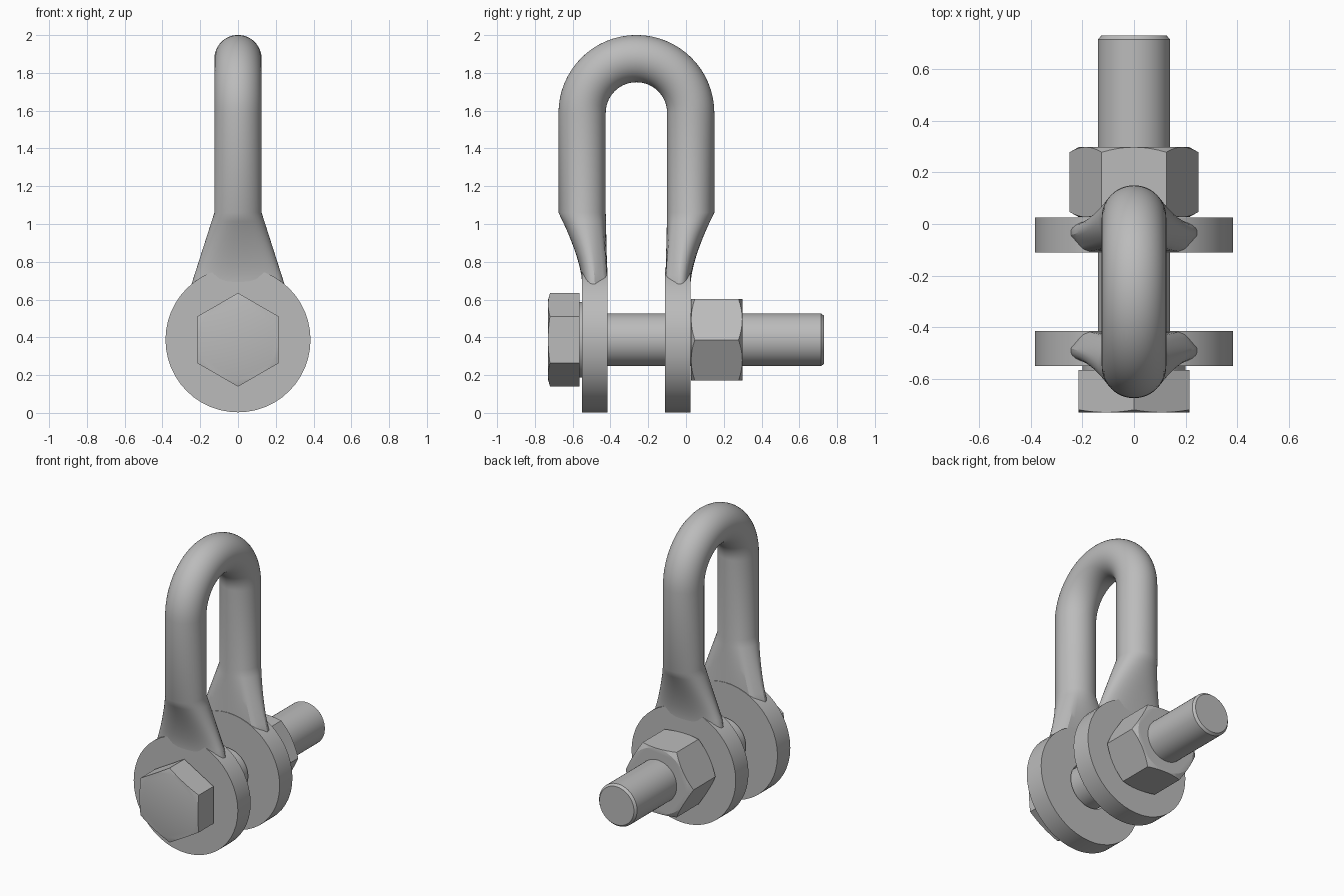
import bpy
import bmesh
from math import sin, cos, pi, radians, hypot

cube = bpy.data.objects.get("Cube")
if cube:
    bpy.data.objects.remove(cube)

steel = bpy.data.materials.new("grey_steel")
steel.use_nodes = True
GREY = (0.5, 0.5, 0.5, 1)
steel.diffuse_color = GREY
steel.node_tree.nodes["Principled BSDF"].inputs["Base Color"].default_value = GREY

PIN_Z = 0.387      # height of the pin axis
MID_Y = -0.2625    # middle of the bow
BEND = 0.2875      # centreline radius of the bend
WIRE = 0.125       # bar radius
BEND_Z, FLARE_TOP, FLARE_END = 1.588, 1.06, 0.685


def loft(name, rings, closed=False):
    """Skin a list of equal-length point rings, capping the ends unless closed."""
    bm = bmesh.new()
    loops = [[bm.verts.new(p) for p in ring] for ring in rings]
    pairs = list(zip(loops, loops[1:]))
    if closed:
        pairs.append((loops[-1], loops[0]))
    else:
        bm.faces.new(loops[0])
        bm.faces.new(loops[-1])
    n = len(loops[0])
    for a, b in pairs:
        for i in range(n):
            j = (i + 1) % n
            bm.faces.new((a[i], a[j], b[j], b[i]))
    bmesh.ops.recalc_face_normals(bm, faces=bm.faces)
    mesh = bpy.data.meshes.new(name)
    bm.to_mesh(mesh)
    bm.free()
    mesh.materials.append(steel)
    obj = bpy.data.objects.new(name, mesh)
    bpy.context.collection.objects.link(obj)
    bpy.ops.object.select_all(action='DESELECT')
    obj.select_set(True)
    bpy.context.view_layer.objects.active = obj
    bpy.ops.object.shade_smooth_by_angle(angle=radians(26))
    return obj


def lathe(name, profile, sides, closed=False):
    """Turn (radius, y) pairs around the pin axis."""
    angles = [2 * pi * i / sides for i in range(sides)]
    loft(name, [[(r * cos(a), y, PIN_Z + r * sin(a)) for a in angles]
                for r, y in profile], closed)


def hexagon(name, y0, y1, radius, turn, set0, set1, steps=8):
    """Hexagonal prism whose corners are cut back by set0 and set1 at its ends."""
    apothem = radius * cos(pi / 6)
    rim, disc = [], []
    for i in range(6 * steps):
        a0 = turn + (i // steps) * pi / 3
        t = (i % steps) / steps
        x = radius * ((1 - t) * cos(a0) + t * cos(a0 + pi / 3))
        z = radius * ((1 - t) * sin(a0) + t * sin(a0 + pi / 3))
        r = hypot(x, z)
        rim.append((x, z, (r - apothem) / (radius - apothem)))
        disc.append((x / r * apothem * 0.99, z / r * apothem * 0.99))
    loft(name, [
        [(x, y0, PIN_Z + z) for x, z in disc],
        [(x, y0 + set0 * k, PIN_Z + z) for x, z, k in rim],
        [(x, y1 - set1 * k, PIN_Z + z) for x, z, k in rim],
        [(x, y1, PIN_Z + z) for x, z in disc]])


def flare_section(u, sides=48):
    """Bar section blended from round (u=0) to the flat eye (u=1), as (x, reach)."""
    ease = 1 - (1 - u) ** 1.5
    outer = BEND + WIRE - 0.126 * ease
    inner = BEND - WIRE - 0.009 * u
    half_x = WIRE + 0.12 * u
    points = []
    for i in range(sides):
        c, s = cos(2 * pi * i / sides), sin(2 * pi * i / sides)
        if s < 0:
            k = 1 / max(-s, abs(c) - 0.18 * s)
        else:
            k = (abs(c) ** 3 + s ** 3) ** (-1 / 3)
        k = 1 + (k - 1) * u
        points.append((half_x * c * k, (outer + inner) / 2 + (outer - inner) / 2 * s * k))
    return points


# Bow: flared foot, straight leg, bend and the same again on the other side
STEPS = 8
foot = [(1, 0.6)] + [(1 - i / STEPS, FLARE_END + (FLARE_TOP - FLARE_END) * i / STEPS)
                     for i in range(STEPS + 1)]
front = [[(x, MID_Y - reach, z) for x, reach in flare_section(u)] for u, z in foot]
back = [[(x, 2 * MID_Y - y, z) for x, y, z in ring] for ring in reversed(front)]
bend = [[(x, MID_Y - reach * cos(a), BEND_Z + reach * sin(a)) for x, reach in flare_section(0)]
        for a in (pi * i / 32 for i in range(33))]
loft("bow", front + bend + back)

# Eyes: flat rings at the feet of the bow
for name, y in (("front_eye", -0.55), ("back_eye", -0.11)):
    lathe(name, [(0.15, y), (0.384, y), (0.384, y + 0.135), (0.15, y + 0.135)], 48, True)

# Bolt and nut
lathe("bolt_shank", [(0.14, -0.57), (0.14, 0.715), (0.127, 0.73)], 48)
lathe("bolt_collar", [(0.2, -0.57), (0.2, -0.545)], 48)
hexagon("bolt_head", -0.73, -0.565, 0.248, pi / 6, 0.01, 0)
hexagon("nut", 0.027, 0.298, 0.25, 0, 0.02, 0.02)
